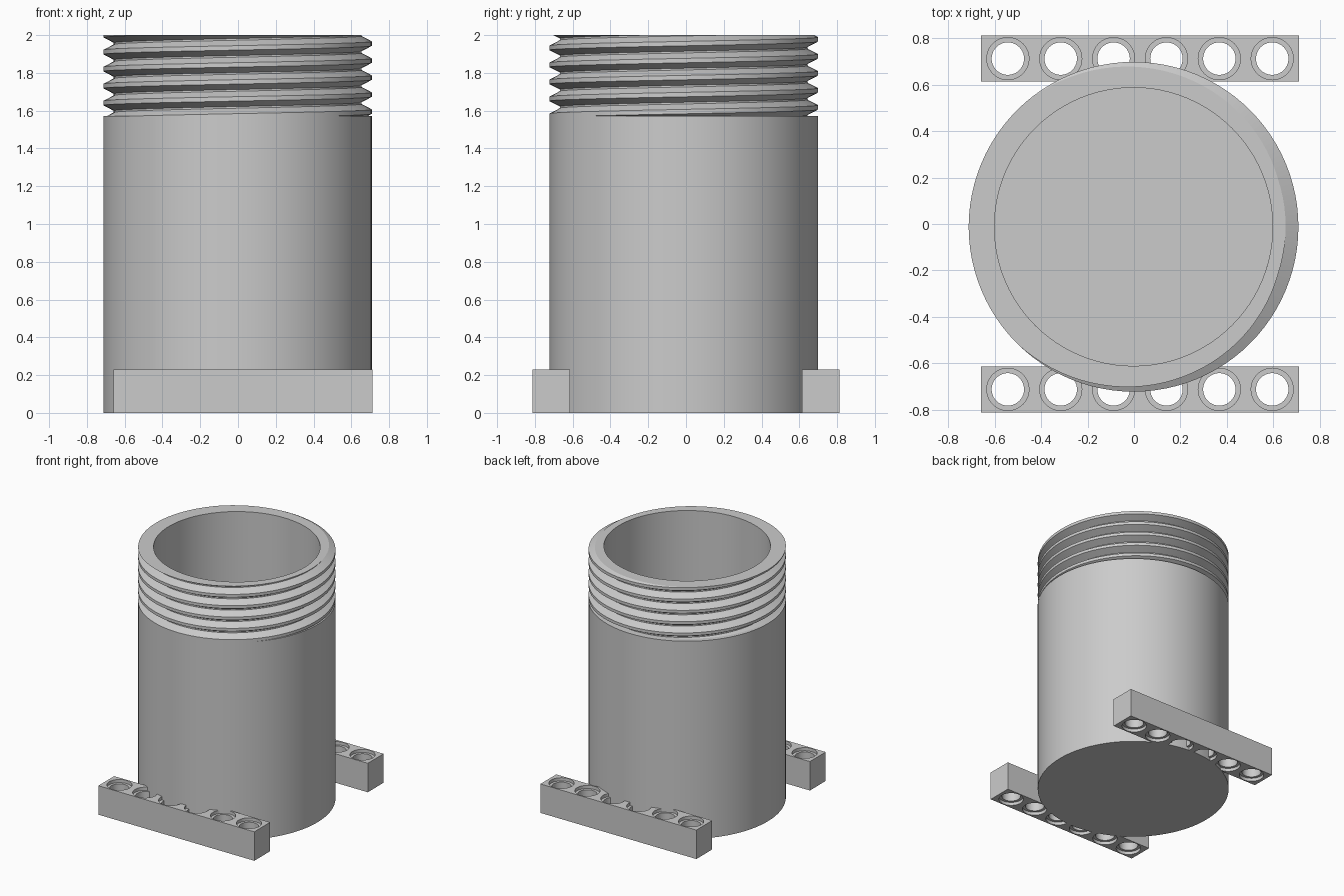
import bpy, bmesh, math
from mathutils import Matrix

cube = bpy.data.objects.get("Cube")
if cube:
    bpy.data.objects.remove(cube, do_unlink=True)

SIDES = 96
CENTRE = (-0.002, -0.012, 0)
OUTER, INNER, ROOT = 0.711, 0.6, 0.656
SHOULDER, TOP, FLOOR = 1.572, 2.0, 0.1
PITCH = 0.09

grey = bpy.data.materials.new("plain grey")
grey.use_nodes = True
grey.diffuse_color = (0.6, 0.6, 0.6, 1)
grey.node_tree.nodes["Principled BSDF"].inputs["Base Color"].default_value = (0.6, 0.6, 0.6, 1)


def make_object(name, bm, smooth=True):
    bmesh.ops.recalc_face_normals(bm, faces=bm.faces)
    mesh = bpy.data.meshes.new(name)
    bm.to_mesh(mesh)
    bm.free()
    mesh.materials.append(grey)
    obj = bpy.data.objects.new(name, mesh)
    bpy.context.collection.objects.link(obj)
    if smooth:
        shade(obj)
    return obj


def shade(obj):
    bpy.ops.object.select_all(action="DESELECT")
    obj.select_set(True)
    bpy.context.view_layer.objects.active = obj
    bpy.ops.object.shade_smooth_by_angle(angle=math.radians(25))


def lathe(bm, profile, sides, centre):
    """Revolve a list of (radius, height) points; zero radius closes an end."""
    rings = []
    for r, z in profile:
        count = sides if r else 1
        rings.append([bm.verts.new((centre[0] + r * math.cos(math.tau * i / sides),
                                    centre[1] + r * math.sin(math.tau * i / sides), z))
                      for i in range(count)])
    for low, high in zip(rings, rings[1:]):
        for i in range(sides):
            k = (i + 1) % sides
            corners = [low[i % len(low)], low[k % len(low)],
                       high[k % len(high)], high[i % len(high)]]
            bm.faces.new(list(dict.fromkeys(corners)))


# Cup: base, outer wall, shoulder hidden under the thread, and open bore
bm = bmesh.new()
lathe(bm, [(0, 0), (OUTER, 0), (OUTER, SHOULDER), (INNER, SHOULDER),
           (INNER, TOP), (INNER, FLOOR), (0, FLOOR)][:4], SIDES, CENTRE)
lathe(bm, [(INNER, TOP), (INNER, FLOOR), (0, FLOOR)], SIDES, CENTRE)
bmesh.ops.remove_doubles(bm, verts=bm.verts, dist=1e-5)
make_object("cup_body", bm)

# Threaded neck: a continuous helical ridge trimmed flat at both ends
bm = bmesh.new()
ridge = [(OUTER, -0.13), (OUTER, 0.13), (ROOT, 0.45), (ROOT, 0.55), (OUTER, 0.87)]
turns = math.ceil((TOP - SHOULDER) / PITCH) + 4
start = TOP - PITCH * (turns - 1.5)
rows = []
for i in range(turns * SIDES + 1):
    a = math.tau * i / SIDES
    rows.append([bm.verts.new((r * math.cos(a), r * math.sin(a),
                               start + PITCH * (i / SIDES + t))) for r, t in ridge])
for one, two in zip(rows, rows[1:]):
    for j in range(len(ridge) - 1):
        bm.faces.new((one[j], two[j], two[j + 1], one[j + 1]))
bmesh.ops.remove_doubles(bm, verts=bm.verts, dist=1e-5)
for height, up in ((TOP, 1), (SHOULDER, -1)):
    bmesh.ops.bisect_plane(bm, geom=bm.verts[:] + bm.edges[:] + bm.faces[:], dist=1e-6,
                           plane_co=(0, 0, height), plane_no=(0, 0, up), clear_outer=True)

# Flat lip: the trimmed top edge drawn inwards to the bore
rim = [e for e in bm.edges if e.is_boundary and all(abs(v.co.z - TOP) < 1e-4 for v in e.verts)]
lip = bmesh.ops.extrude_edge_only(bm, edges=rim)["geom"]
for v in lip:
    if isinstance(v, bmesh.types.BMVert):
        v.co.xy = v.co.xy.normalized() * INNER
bmesh.ops.translate(bm, verts=bm.verts, vec=CENTRE)
make_object("threaded_neck", bm)

# Side beams with a row of counterbored through holes
BEAM_X, BEAM_HEIGHT, HOLE, BORE, STEP = 0.026, 0.23, 0.07, 0.091, 0.025
for name, y in (("front_beam", -0.713), ("back_beam", 0.713)):
    bm = bmesh.new()
    bmesh.ops.create_cube(bm, size=1, matrix=Matrix.Translation((BEAM_X, y, BEAM_HEIGHT / 2))
                          @ Matrix.Diagonal((1.372, 0.199, BEAM_HEIGHT, 1)))
    beam = make_object(name, bm, smooth=False)

    bm = bmesh.new()
    low, high = -0.05, BEAM_HEIGHT + 0.05
    for i in range(6):
        lathe(bm, [(0, low), (BORE, low), (BORE, STEP), (HOLE, STEP),
                   (HOLE, BEAM_HEIGHT - STEP), (BORE, BEAM_HEIGHT - STEP),
                   (BORE, high), (0, high)], 40, (BEAM_X + 0.228 * (i - 2.5), y))
    cutter = make_object("hole_cutter", bm, smooth=False)
    cutter.hide_render = True

    cut = beam.modifiers.new("holes", "BOOLEAN")
    cut.object, cut.operation, cut.solver = cutter, "DIFFERENCE", "EXACT"
    bpy.context.view_layer.objects.active = beam
    bpy.ops.object.modifier_apply(modifier=cut.name)
    bpy.data.objects.remove(cutter, do_unlink=True)
    shade(beam)
